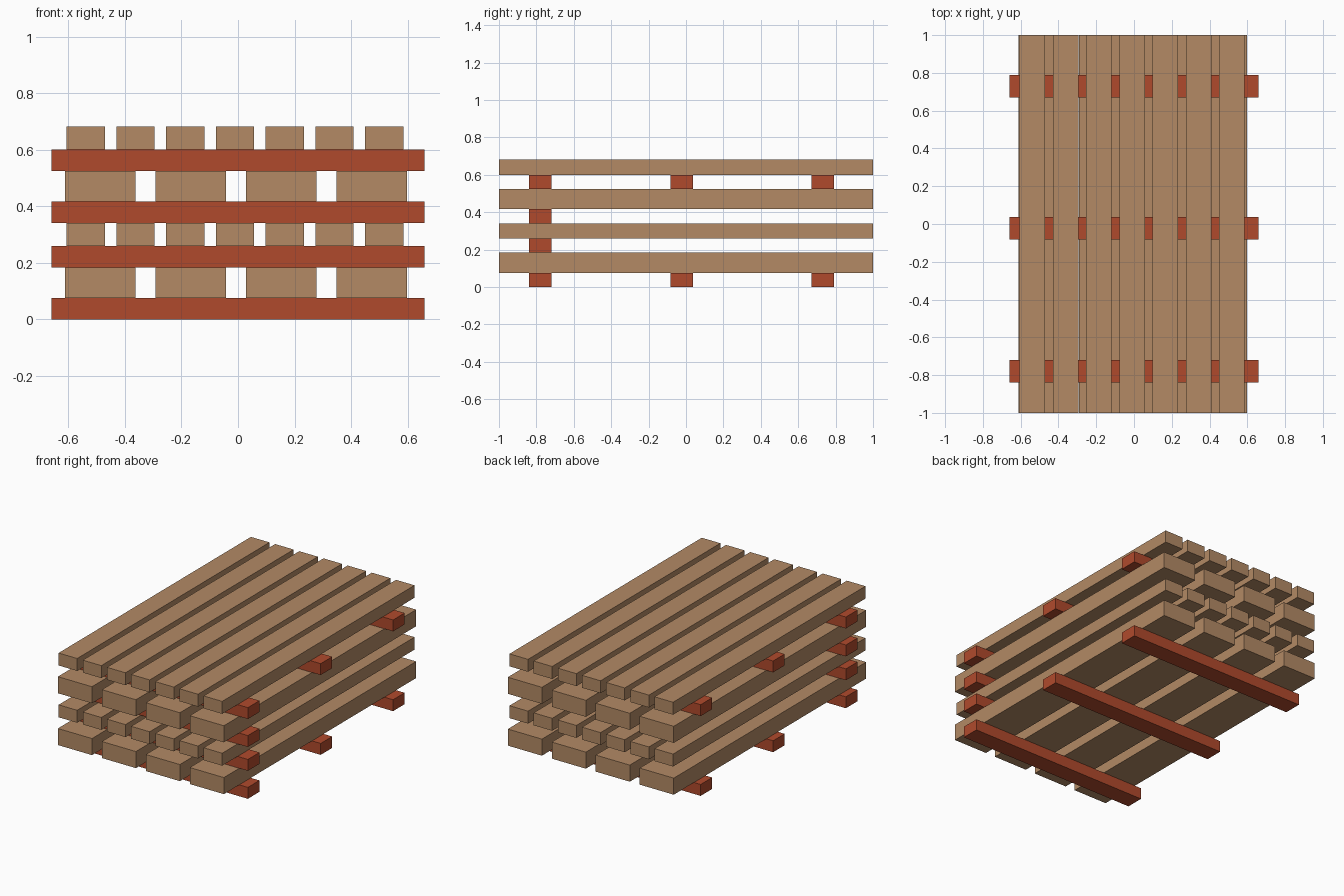
import bpy
import bmesh
from mathutils import Vector

cube = bpy.data.objects.get("Cube")
if cube:
    bpy.data.objects.remove(cube, do_unlink=True)


def make_material(name, rgb):
    mat = bpy.data.materials.new(name)
    mat.use_nodes = True
    color = (*rgb, 1.0)
    mat.diffuse_color = color
    mat.node_tree.nodes["Principled BSDF"].inputs["Base Color"].default_value = color
    return mat


def add_box(name, low, high, mat):
    low, high = Vector(low), Vector(high)
    bm = bmesh.new()
    bmesh.ops.create_cube(bm, size=1)
    bmesh.ops.scale(bm, vec=high - low, verts=bm.verts)
    mesh = bpy.data.meshes.new(name)
    bm.to_mesh(mesh)
    bm.free()
    mesh.materials.append(mat)
    obj = bpy.data.objects.new(name, mesh)
    obj.location = (low + high) / 2
    bpy.context.collection.objects.link(obj)


tan_wood = make_material("tan wood", (0.451, 0.254, 0.130))
red_wood = make_material("red wood", (0.434, 0.0685, 0.0252))

BEARER_HEIGHT = 0.075
BEARER_DEPTH = 0.12
ALL_ROWS = (-0.78, -0.023, 0.73)
FRONT_ROW = ALL_ROWS[:1]

# Plank styles: count, first edge, width, spacing, thickness
WIDE = (4, -0.611, 0.248, 0.32, 0.109)
NARROW = (7, -0.606, 0.135, 0.176, 0.082)

# Stack from the ground up: cross bearers, then a layer of planks
layers = [("bottom", ALL_ROWS, WIDE), ("lower", FRONT_ROW, NARROW),
          ("upper", FRONT_ROW, WIDE), ("top", ALL_ROWS, NARROW)]
z = 0.0
for label, rows, (count, start, width, pitch, thick) in layers:
    for i, y in enumerate(rows):
        add_box(f"{label}_bearer_{i + 1}",
                (-0.66, y - BEARER_DEPTH / 2, z),
                (0.66, y + BEARER_DEPTH / 2, z + BEARER_HEIGHT), red_wood)
    z += BEARER_HEIGHT
    for i in range(count):
        x = start + i * pitch
        add_box(f"{label}_plank_{i + 1}", (x, -1, z), (x + width, 1, z + thick), tan_wood)
    z += thick
